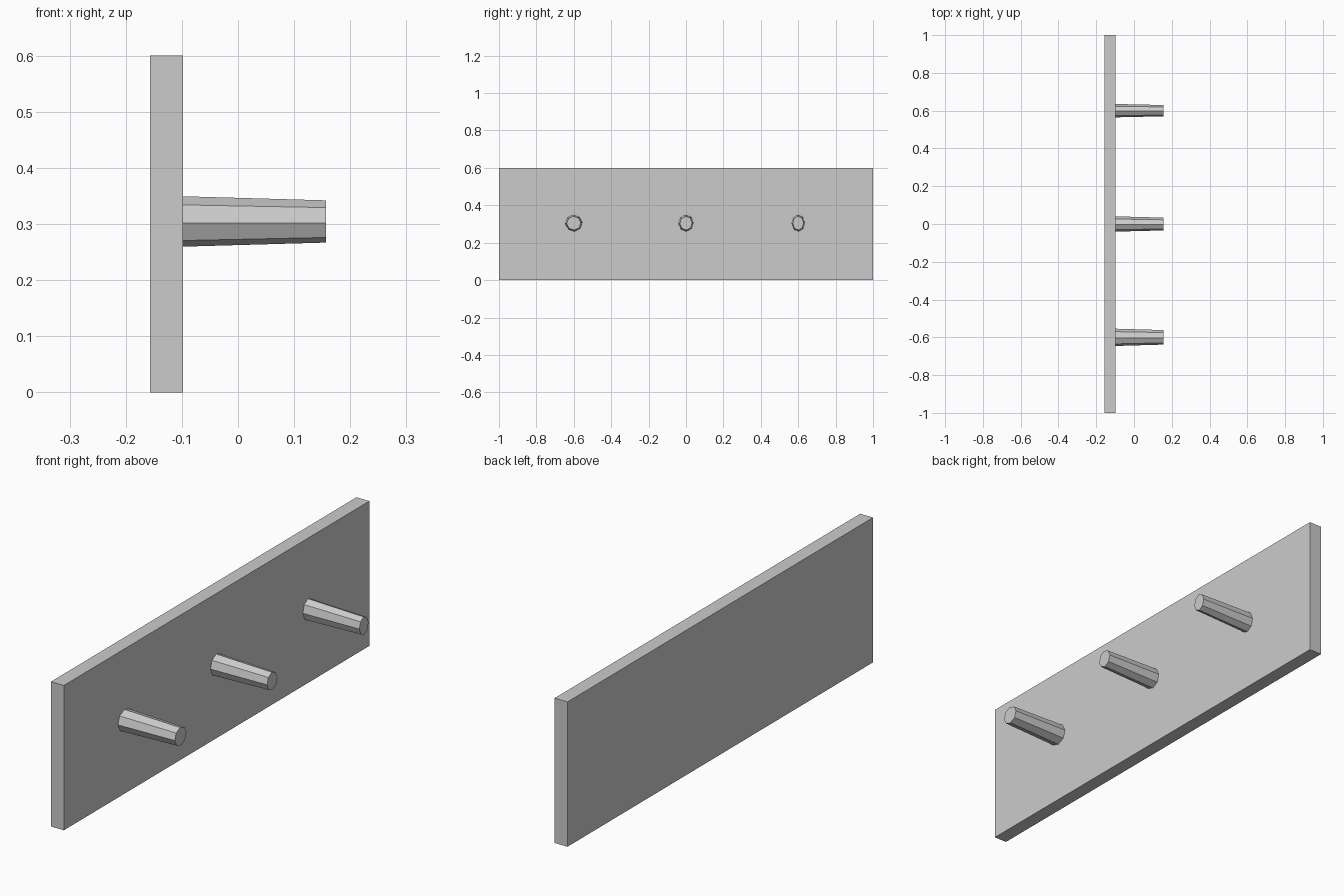
import bpy
from math import radians
from mathutils import Matrix

if "Cube" in bpy.data.objects:
    bpy.data.objects.remove(bpy.data.objects["Cube"])

# Backboard
bpy.ops.mesh.primitive_cube_add(size=1, location=(-0.1275, 0, 0.3))
board = bpy.context.object
board.name = "backboard"
board.data.transform(Matrix.Diagonal((0.059, 2.0, 0.6, 1)))


def add_peg(name, y, y_scale):
    """Tapered eight-sided peg pointing along +x, slightly flattened in y."""
    bpy.ops.mesh.primitive_cone_add(vertices=8, radius1=0.045, radius2=0.0377, depth=0.255)
    peg = bpy.context.object
    peg.name = name
    turn = Matrix.Rotation(radians(4), 4, 'X') @ Matrix.Rotation(radians(90), 4, 'Y')
    peg.data.transform(Matrix.Diagonal((1, y_scale, 1, 1)) @ turn)
    peg.location = (0.0295, y, 0.3045)


# Row of pegs
for name, y, y_scale in (("peg_left", -0.6, 1.02),
                         ("peg_middle", 0.0, 0.9),
                         ("peg_right", 0.6, 0.79)):
    add_peg(name, y, y_scale)
